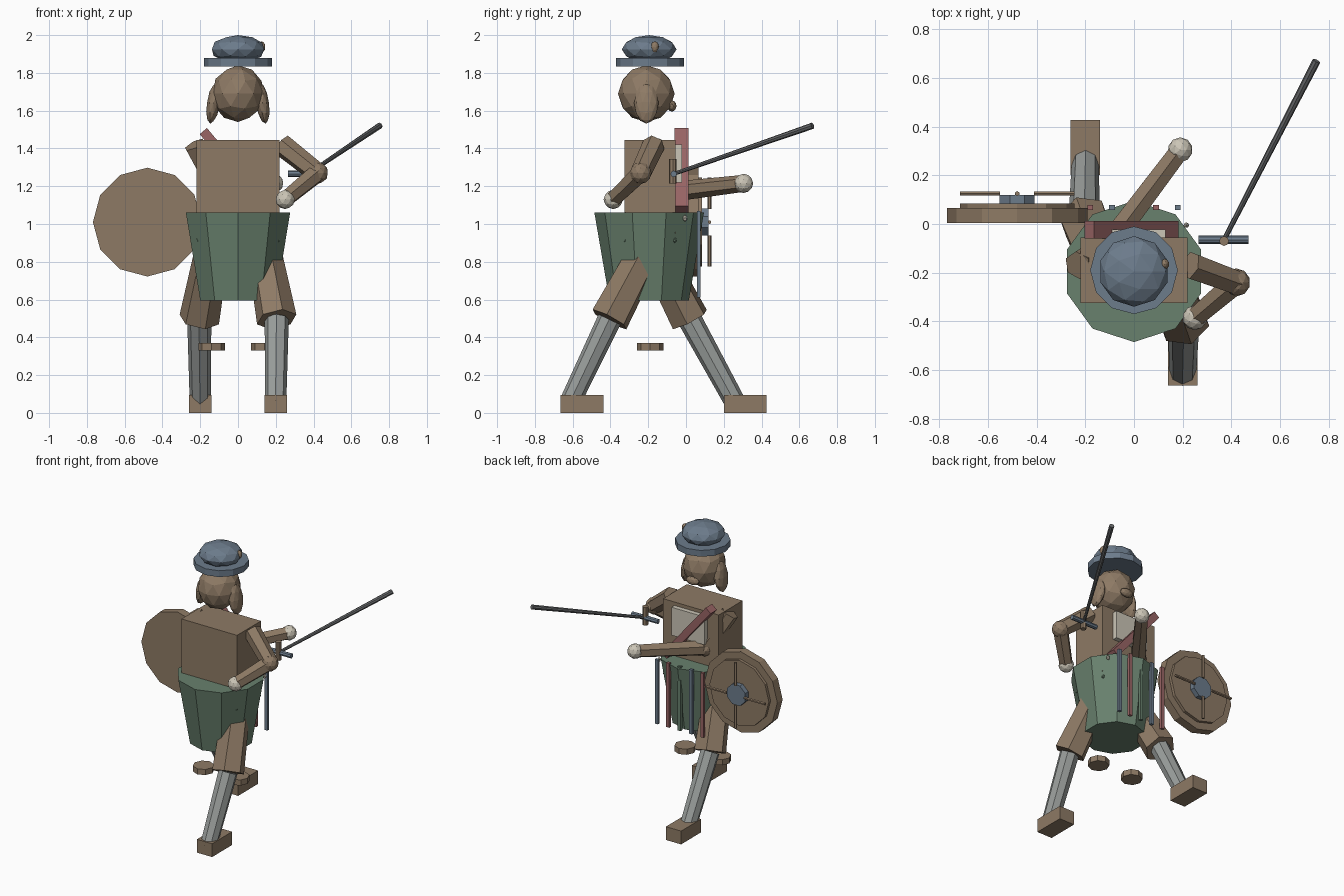
import bpy
import math
from mathutils import Vector, Matrix

cube = bpy.data.objects.get("Cube")
if cube:
    bpy.data.objects.remove(cube, do_unlink=True)


def material(name, rgb):
    m = bpy.data.materials.new(name)
    m.use_nodes = True
    m.diffuse_color = (*rgb, 1)
    m.node_tree.nodes["Principled BSDF"].inputs["Base Color"].default_value = (*rgb, 1)
    return m


BROWN = material("brown", (0.27, 0.195, 0.13))
STEEL = material("steel_blue", (0.15, 0.2, 0.26))
GREEN = material("green", (0.14, 0.22, 0.155))
GREY = material("light_grey", (0.32, 0.34, 0.33))
DARK = material("dark_grey", (0.13, 0.135, 0.14))
RED = material("dull_red", (0.32, 0.13, 0.13))
CREAM = material("cream", (0.6, 0.56, 0.47))


def finish(name, mat):
    ob = bpy.context.object
    ob.name = name
    ob.data.materials.append(mat)
    return ob


def box(name, mat, lo, hi):
    lo, hi = Vector(lo), Vector(hi)
    bpy.ops.mesh.primitive_cube_add(size=1, location=(lo + hi) / 2)
    ob = finish(name, mat)
    ob.scale = hi - lo
    return ob


def rod(name, mat, a, b, r1, r2=None, sides=8, spin=0):
    """Tapered cylinder running from a to b."""
    a, b = Vector(a), Vector(b)
    bpy.ops.mesh.primitive_cone_add(vertices=sides, radius1=r1, radius2=r1 if r2 is None else r2,
                                    depth=(b - a).length, location=(a + b) / 2)
    ob = finish(name, mat)
    ob.data.transform(Matrix.Rotation(math.radians(spin), 4, 'Z'))
    ob.rotation_euler = (b - a).to_track_quat('Z', 'Y').to_euler()
    return ob


def ball(name, mat, centre, radii, detail=2, tilt=0):
    bpy.ops.mesh.primitive_ico_sphere_add(subdivisions=detail, radius=1, location=centre,
                                          rotation=(0, tilt, 0))
    ob = finish(name, mat)
    ob.scale = radii
    return ob


MID = -0.19  # depth of the body axis

# Torso and skirt
box("torso", BROWN, (-0.22, -0.325, 0.95), (0.22, -0.055, 1.445))
rod("skirt", GREEN, (0, MID - 0.005, 0.595), (0, MID - 0.005, 1.06), 0.21, 0.29, sides=10)
for sx in (-1, 1):
    for sy in (-1, 1):
        ball("skirt_stud", GREEN, (sx * 0.21, MID + sy * 0.13, 0.915), (0.012, 0.012, 0.015), 1)

# Head, ears and nose
ball("head", BROWN, (0, -0.21, 1.69), (0.14, 0.15, 0.15))
ball("nose", BROWN, (0, -0.075, 1.625), (0.05, 0.025, 0.03))
for side, s in (("left", 1), ("right", -1)):
    ball(side + "_ear", BROWN, (s * 0.13, -0.21, 1.64), (0.035, 0.065, 0.11), tilt=-s * 0.15)

# Hat
rod("hat_brim", STEEL, (0, MID, 1.835), (0, MID, 1.88), 0.18, sides=12)
ball("hat_crown", STEEL, (0, MID - 0.005, 1.925), (0.145, 0.145, 0.075))
ball("hat_bobble", BROWN, (0.125, -0.165, 1.937), (0.02, 0.022, 0.03))

# Striding legs
for side, s, knee_y, ankle_y in (("left", 1, -0.405, -0.61), ("right", -1, 0.02, 0.255)):
    hip, knee = Vector((s * 0.13, MID, 0.9)), Vector((s * 0.205, knee_y, 0.495))
    ankle = Vector((s * 0.2, ankle_y, 0.065))
    rod(side + "_thigh", BROWN, knee, hip, 0.108, 0.09, sides=6)
    rod(side + "_shin", GREY, ankle, knee, 0.056, 0.064)
    ball(side + "_ankle", BROWN, ankle, (0.055, 0.055, 0.05))
    foot_y = ankle_y + 0.059
    box(side + "_foot", BROWN, (s * 0.2 - 0.06, foot_y - 0.113, 0), (s * 0.2 + 0.06, foot_y + 0.113, 0.095))
    rod(side + "_hanging_disc", BROWN, (s * 0.14, MID, 0.33), (s * 0.14, MID, 0.37), 0.07)

# Arms
arms = {
    "left": ((0.23, -0.17, 1.42), (0.42, -0.24, 1.27), (0.25, -0.385, 1.13)),
    "right": ((-0.23, -0.17, 1.42), (-0.1, -0.08, 1.17), (0.19, 0.305, 1.215)),
}
for side, (shoulder, elbow, hand) in arms.items():
    rod(side + "_upper_arm", BROWN, shoulder, elbow, 0.06, 0.055, sides=6)
    ball(side + "_elbow", BROWN, elbow, (0.058,) * 3)
    rod(side + "_forearm", BROWN, elbow, hand, 0.053, 0.045, sides=6)
    ball(side + "_hand", CREAM, hand, (0.051,) * 3)

# Sword
hilt = Vector((0.37, -0.065, 1.265))
rod("sword_blade", DARK, hilt, (0.75, 0.67, 1.52), 0.01, 0.017)
rod("sword_guard", STEEL, hilt - Vector((0.105, 0, 0)), hilt + Vector((0.1, 0, 0)), 0.017)
rod("sword_grip", BROWN, (0.37, -0.07, 1.215), (0.37, -0.07, 1.345), 0.02)

# Shield with spokes and hub on its back
centre = Vector((-0.48, 0, 1.01))


def at(y, x=0, z=0):
    return centre + Vector((x, y, z))


rod("shield", BROWN, at(0.005), at(0.065), 0.288, sides=12)
rod("shield_inner_disc", BROWN, at(0.065), at(0.085), 0.235, sides=12)
rod("shield_hub", STEEL, at(0.085), at(0.12), 0.078, spin=22.5)
for i in range(4):
    c, s = round(math.cos(i * math.pi / 2)), round(math.sin(i * math.pi / 2))
    rod("shield_spoke", BROWN, at(0.125, c * 0.07, s * 0.07), at(0.125, c * 0.235, s * 0.235), 0.01, sides=6)

# Diagonal strap and back plate
strap = box("back_strap", RED, (-0.28, -0.06, 1.26), (0.26, 0.012, 1.31))
strap.rotation_euler.y = math.radians(50)
box("back_plate", CREAM, (-0.13, -0.055, 1.22), (0.13, -0.022, 1.42))
ball("belt_bead", CREAM, (0.215, -0.005, 1.03), (0.012, 0.012, 0.018), 1)

# Tassels hanging behind the skirt
for i, mat in enumerate((STEEL, RED, GREEN, STEEL, RED)):
    x = 0.18 - i * 0.09
    box("tassel", mat, (x - 0.012, 0.058, 0.61), (x + 0.012, 0.078, 1.07))
